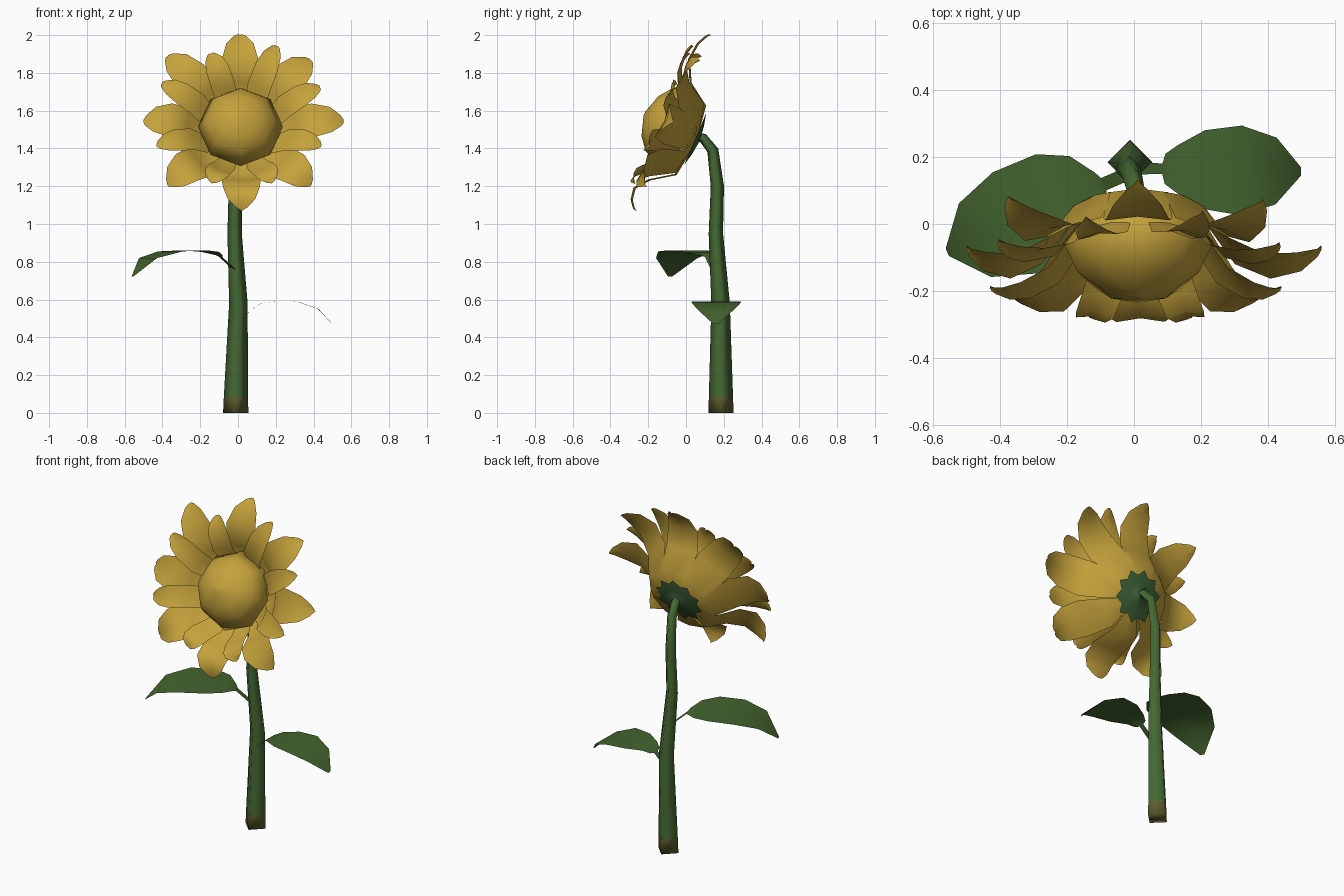
import bpy, bmesh, math
from mathutils import Vector

if "Cube" in bpy.data.objects:
    bpy.data.objects.remove(bpy.data.objects["Cube"])


def material(name, rgb):
    m = bpy.data.materials.new(name)
    m.diffuse_color = (*rgb, 1)
    m.use_nodes = True
    m.node_tree.nodes["Principled BSDF"].inputs["Base Color"].default_value = m.diffuse_color
    return m


GOLD = material("petal gold", (0.555, 0.36, 0.044))
GREEN = material("leaf green", (0.057, 0.128, 0.028))
STEM = material("stem green", (0.06, 0.14, 0.034))
CALYX = material("calyx green", (0.045, 0.115, 0.038))
OLIVE = material("stem base olive", (0.12, 0.115, 0.03))

# Tilted frame of the flower head: facing axis N, upward axis U, sideways X
CENTRE = Vector((0.013, -0.13, 1.51))
X = Vector((1, 0, 0))
N = Vector((0, -0.92, 0.39)).normalized()
U = Vector((0, 0.39, 0.92)).normalized()


def head(x, u, h):
    return CENTRE + X * x + U * u + N * h


def loft(bm, rows, closed=False):
    """Skin a list of point rows with quads."""
    vs = [[bm.verts.new(p) for p in r] for r in rows]
    n = len(rows[0])
    for a, b in zip(vs, vs[1:]):
        for i in range(n if closed else n - 1):
            j = (i + 1) % n
            bm.faces.new((a[i], a[j], b[j], b[i]))
    return vs


def finish(bm, name, mats, facing=None, solid=False):
    """Orient the faces, smooth them and make the object."""
    if solid:
        bmesh.ops.recalc_face_normals(bm, faces=bm.faces)
    if facing:
        bm.normal_update()
        up = sum(f.normal.dot(facing) * f.calc_area() for f in bm.faces)
        if up < 0:
            bmesh.ops.reverse_faces(bm, faces=bm.faces)
    me = bpy.data.meshes.new(name)
    bm.to_mesh(me)
    bm.free()
    for m in mats:
        me.materials.append(m)
    for p in me.polygons:
        p.use_smooth = True
    ob = bpy.data.objects.new(name, me)
    bpy.context.collection.objects.link(ob)
    return ob


# Stem: four-sided smooth tube through (x, y, z, radius) points
STEM_PATH = [(-0.012, 0.185, 0, 0.067), (-0.011, 0.185, 0.085, 0.064),
             (0.002, 0.183, 0.58, 0.049), (-0.018, 0.158, 0.95, 0.038),
             (-0.014, 0.166, 1.2, 0.035), (-0.005, 0.142, 1.39, 0.03),
             (0.008, 0.09, 1.455, 0.026), (0.013, 0.04, 1.46, 0.026)]
bm = bmesh.new()
pts = [Vector(p[:3]) for p in STEM_PATH]
rows = []
for i, p in enumerate(STEM_PATH):
    d = (pts[min(i + 1, len(pts) - 1)] - pts[max(i - 1, 0)]).normalized()
    if i == 0:
        d = Vector((0, 0, 1))                # keep the foot level
    a = (X - d * X.dot(d)).normalized()
    b = d.cross(a)
    rows.append([pts[i] + (a * math.cos(t) + b * math.sin(t)) * p[3]
                 for t in (math.pi / 2 * k for k in range(4))])
vs = loft(bm, rows, True)
bm.faces.new(vs[0])
bm.faces.new(vs[-1])
for f in bm.faces:                           # olive foot
    if f.calc_center_median().z < 0.08:
        f.material_index = 1
finish(bm, "stem", [STEM, OLIVE], solid=True)


def leaf(name, root, direction, profile):
    """Drooping blade with flat stalk; rows are (distance, half width, height)."""
    d = Vector((*direction, 0)).normalized()
    side = Vector((-d.y, d.x, 0))
    bm = bmesh.new()
    rows = []
    for s, w, z in profile:
        c = Vector((*root, z)) + d * s
        rows.append([c + side * w, c, c - side * w])
    loft(bm, rows)
    finish(bm, name, [GREEN], facing=Vector((0, 0, 1)))


leaf("left_leaf", (-0.1, 0.115), (-0.46, -0.2),
     [(-0.095, 0.02, 0.752), (-0.01, 0.02, 0.825), (0, 0.042, 0.835),
      (0.05, 0.118, 0.852), (0.14, 0.163, 0.861), (0.28, 0.165, 0.855),
      (0.41, 0.12, 0.82), (0.5, 0.012, 0.722)])
leaf("right_leaf", (0.09, 0.165), (1, -0.02),
     [(-0.08, 0.018, 0.49), (-0.005, 0.016, 0.558), (0.003, 0.045, 0.565),
      (0.04, 0.072, 0.582), (0.12, 0.118, 0.59), (0.23, 0.134, 0.588),
      (0.335, 0.1, 0.55), (0.41, 0.012, 0.47)])

# Petals: tips as seen from the front (x, z), large ones then small ones
LARGE = [(0.01, 2.0), (0.385, 1.865), (0.56, 1.54), (0.385, 1.2),
         (0.02, 1.07), (-0.37, 1.2), (-0.5, 1.54), (-0.375, 1.885)]
SMALL = [(0.205, 1.94), (0.435, 1.72), (0.44, 1.41), (0.18, 1.215),
         (-0.14, 1.215), (-0.43, 1.41), (-0.405, 1.74), (-0.145, 1.9)]
# inner rows (radius, height, half width), outer rows (fraction to tip, ...)
LARGE_ROWS = ([(0.03, -0.196, 0.012), (0.2, -0.172, 0.083), (0.28, -0.055, 0.104)],
              [(0.4, 0.0, 0.096), (0.75, -0.01, 0.072), (0.95, -0.037, 0.03), (1, -0.05, 0.008)])
SMALL_ROWS = ([(0.12, -0.15, 0.04), (0.2, -0.1, 0.058), (0.26, -0.015, 0.064)],
              [(0.45, 0.025, 0.062), (0.75, 0.03, 0.048), (0.94, 0.018, 0.024), (1, 0.012, 0.008)])


def petals(name, tips, inner, outer):
    bm = bmesh.new()
    for tx, tz in tips:
        x, u = tx - CENTRE.x, (tz - CENTRE.z - 0.39 * outer[-1][1]) / 0.92
        length = math.hypot(x, u)
        cx, cu = x / length, u / length
        r0 = inner[-1][0]
        stations = inner + [(r0 + f * (length - r0), h, w) for f, h, w in outer]
        rows = []
        for r, h, w in stations:
            rows.append([head(cx * r - cu * s * w, cu * r + cx * s * w,
                              h + abs(s) * 0.012) for s in (-1, 0, 1)])
        loft(bm, rows)
    finish(bm, name, [GOLD], facing=N)


petals("large_petals", LARGE, *LARGE_ROWS)
petals("small_petals", SMALL, *SMALL_ROWS)


def ring(r, h, n, r2=None, u=0.0):
    """Ring of points round the head axis; r2 alternates the radius."""
    out = []
    for k in range(n):
        t = 2 * math.pi * k / n
        q = r2 if r2 and k % 2 else r
        out.append(head(math.sin(t) * q, math.cos(t) * q + u, h))
    return out


# Eight-sided domed seed centre, sunk between the petals
bm = bmesh.new()
vs = loft(bm, [ring(r, h - 0.078, 8, u=0.033) for r, h in
               [(0.17, -0.06), (0.225, 0.01), (0.182, 0.105), (0.115, 0.158), (0.012, 0.19)]], True)
bm.faces.new(vs[0])
bm.faces.new(vs[-1])
finish(bm, "seed_centre", [GOLD], solid=True)

# Toothed calyx behind the head
bm = bmesh.new()
vs = loft(bm, [ring(0.015, -0.212, 20, u=0.015), ring(0.08, -0.204, 20, u=0.015),
               ring(0.15, -0.188, 20, 0.118, u=0.015)], True)
bm.faces.new(vs[0])
finish(bm, "calyx", [CALYX], facing=-N)
